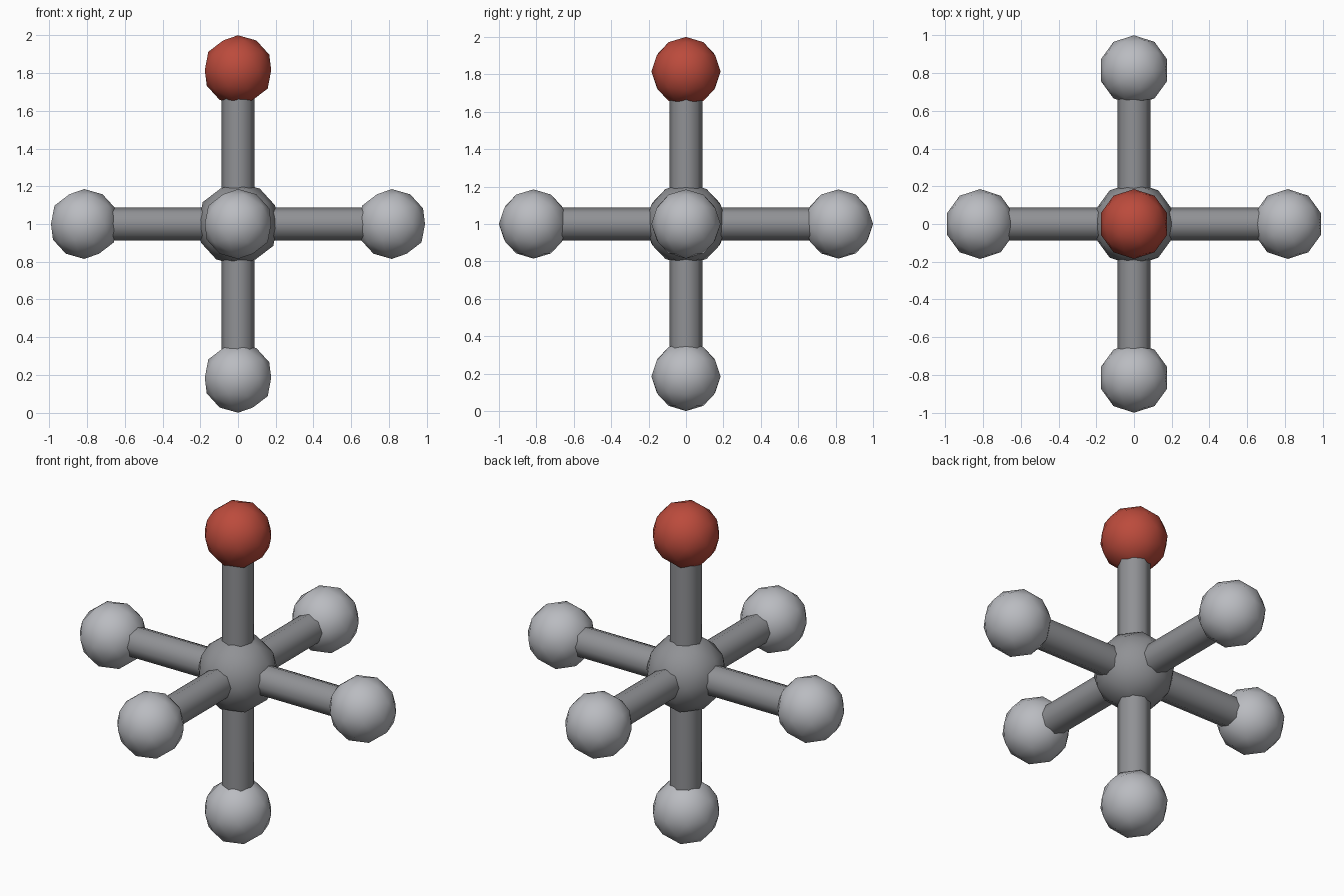
import bpy
from mathutils import Vector

cube = bpy.data.objects.get("Cube")
if cube:
    bpy.data.objects.remove(cube, do_unlink=True)

CENTRE = Vector((0, 0, 1))
REACH = 0.815        # hub centre to ball centre
BALL_RADIUS = 0.185
HUB_RADIUS = 0.22
ROD_RADIUS = 0.088


def material(name, colour):
    mat = bpy.data.materials.new(name)
    mat.use_nodes = True
    mat.diffuse_color = (*colour, 1)
    mat.node_tree.nodes["Principled BSDF"].inputs["Base Color"].default_value = (*colour, 1)
    return mat


light_grey = material("light_grey", (0.49, 0.5, 0.53))
mid_grey = material("mid_grey", (0.28, 0.285, 0.3))
red = material("red", (0.5, 0.07, 0.045))


def finish(name, mat):
    obj = bpy.context.object
    obj.name = name
    obj.data.materials.append(mat)
    return obj


def ball(name, location, radius, mat):
    bpy.ops.mesh.primitive_ico_sphere_add(subdivisions=2, radius=radius, location=location)
    bpy.ops.object.shade_smooth()
    return finish(name, mat)


def rod(name, direction):
    # Runs from the hub centre to the ball centre, both ends buried
    bpy.ops.mesh.primitive_cylinder_add(
        vertices=8, radius=ROD_RADIUS, depth=REACH,
        location=CENTRE + direction * REACH / 2,
        rotation=direction.to_track_quat("Z", "Y").to_euler())
    bpy.ops.object.shade_smooth_by_angle(angle=1.05)
    return finish(name, mid_grey)


# Central hub
ball("hub", CENTRE, HUB_RADIUS, mid_grey)

# Six arms, each a rod with a ball on its end; the top ball is red
arms = {
    "left": (1, 0, 0), "right": (-1, 0, 0),
    "back": (0, 1, 0), "front": (0, -1, 0),
    "top": (0, 0, 1), "bottom": (0, 0, -1),
}
for side, axis in arms.items():
    direction = Vector(axis)
    rod(side + "_rod", direction)
    ball(side + "_ball", CENTRE + direction * REACH, BALL_RADIUS,
         red if side == "top" else light_grey)
